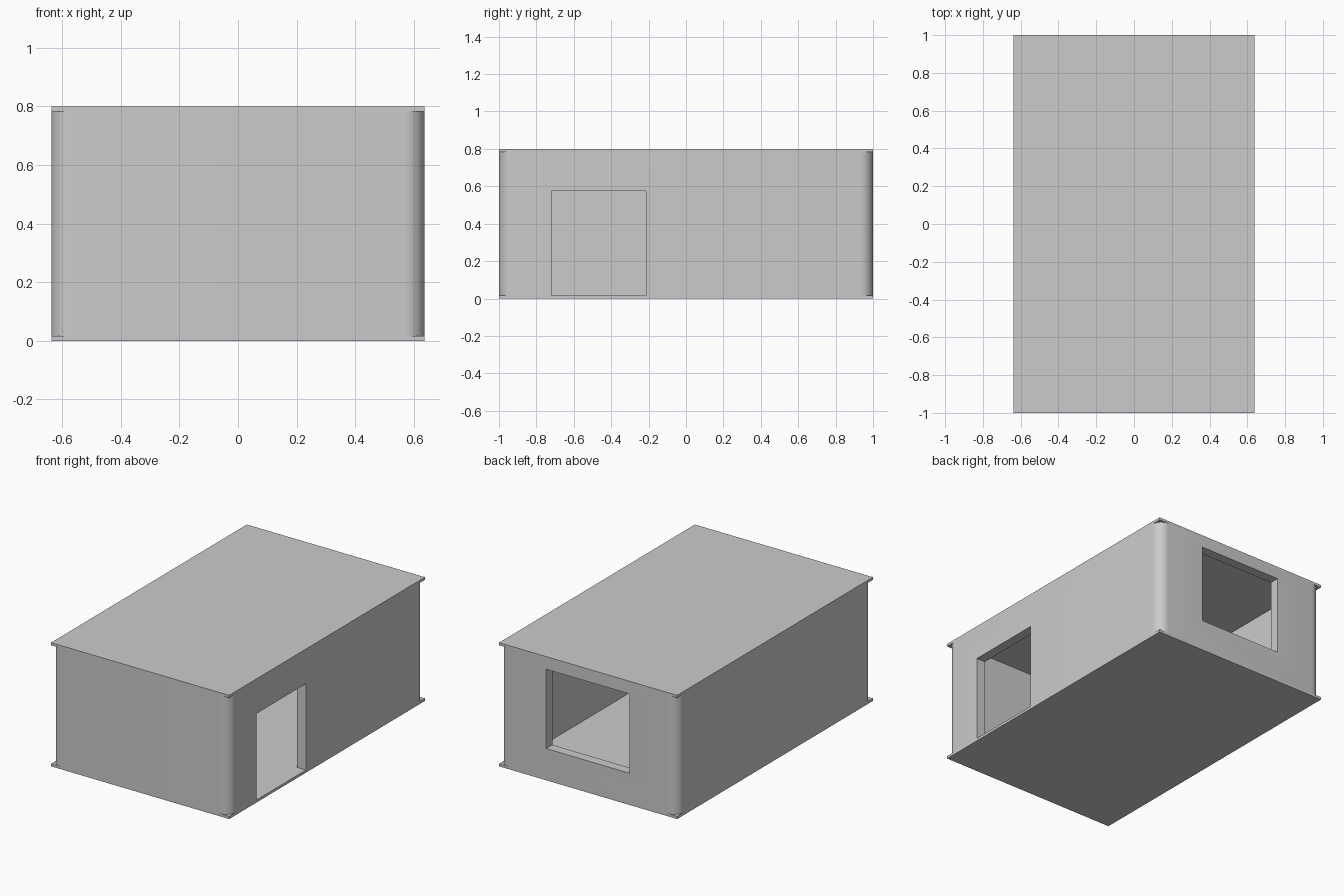
import bpy
import bmesh

if "Cube" in bpy.data.objects:
    bpy.data.objects.remove(bpy.data.objects["Cube"])

X, Y, H = 0.637, 1.0, 0.8     # half width, half depth, height
SLAB = 0.017                  # floor and roof thickness
WALL = 0.063                  # wall thickness
RADIUS = 0.07                 # rounded outer wall corners


def box(name, x, y, z, radius=0.0):
    """Box from (min, max) ranges, optionally with rounded vertical edges."""
    bm = bmesh.new()
    bmesh.ops.create_cube(bm, size=1)
    for v in bm.verts:
        v.co = [r[1] if c > 0 else r[0] for c, r in zip(v.co, (x, y, z))]
    if radius:
        upright = [e for e in bm.edges
                   if abs(e.verts[0].co.z - e.verts[1].co.z) > 0.1]
        bmesh.ops.bevel(bm, geom=upright, offset=radius, segments=8,
                        profile=0.5, affect='EDGES')
    mesh = bpy.data.meshes.new(name)
    bm.to_mesh(mesh)
    bm.free()
    obj = bpy.data.objects.new(name, mesh)
    bpy.context.collection.objects.link(obj)
    return obj


def cut(target, cutter):
    """Subtract cutter from target and remove the cutter."""
    cutter.hide_render = True
    mod = target.modifiers.new("cut", 'BOOLEAN')
    mod.operation = 'DIFFERENCE'
    mod.solver = 'EXACT'
    mod.object = cutter
    bpy.context.view_layer.objects.active = target
    bpy.ops.object.modifier_apply(modifier=mod.name)
    bpy.data.objects.remove(cutter)


# Floor and roof slabs
box("floor", (-X, X), (-Y, Y), (0, SLAB))
box("roof", (-X, X), (-Y, Y), (H - SLAB, H))

# Wall shell with rounded corners, hollowed out
walls = box("walls", (-X, X), (-Y, Y), (SLAB, H - SLAB), RADIUS)
cut(walls, box("room_cutter", (WALL - X, X - WALL), (WALL - Y, Y - WALL), (-0.1, 0.9)))

# Doorway in the right wall, window opening in the back wall
cut(walls, box("door_cutter", (X - 0.2, X + 0.1), (-0.72, -0.215), (-0.1, 0.575)))
cut(walls, box("window_cutter", (-0.295, 0.30), (Y - 0.2, Y + 0.1), (0.205, 0.718)))

# Smooth the rounded corners, keep the rest sharp
bpy.ops.object.select_all(action='DESELECT')
walls.select_set(True)
bpy.context.view_layer.objects.active = walls
bpy.ops.object.shade_smooth_by_angle()
